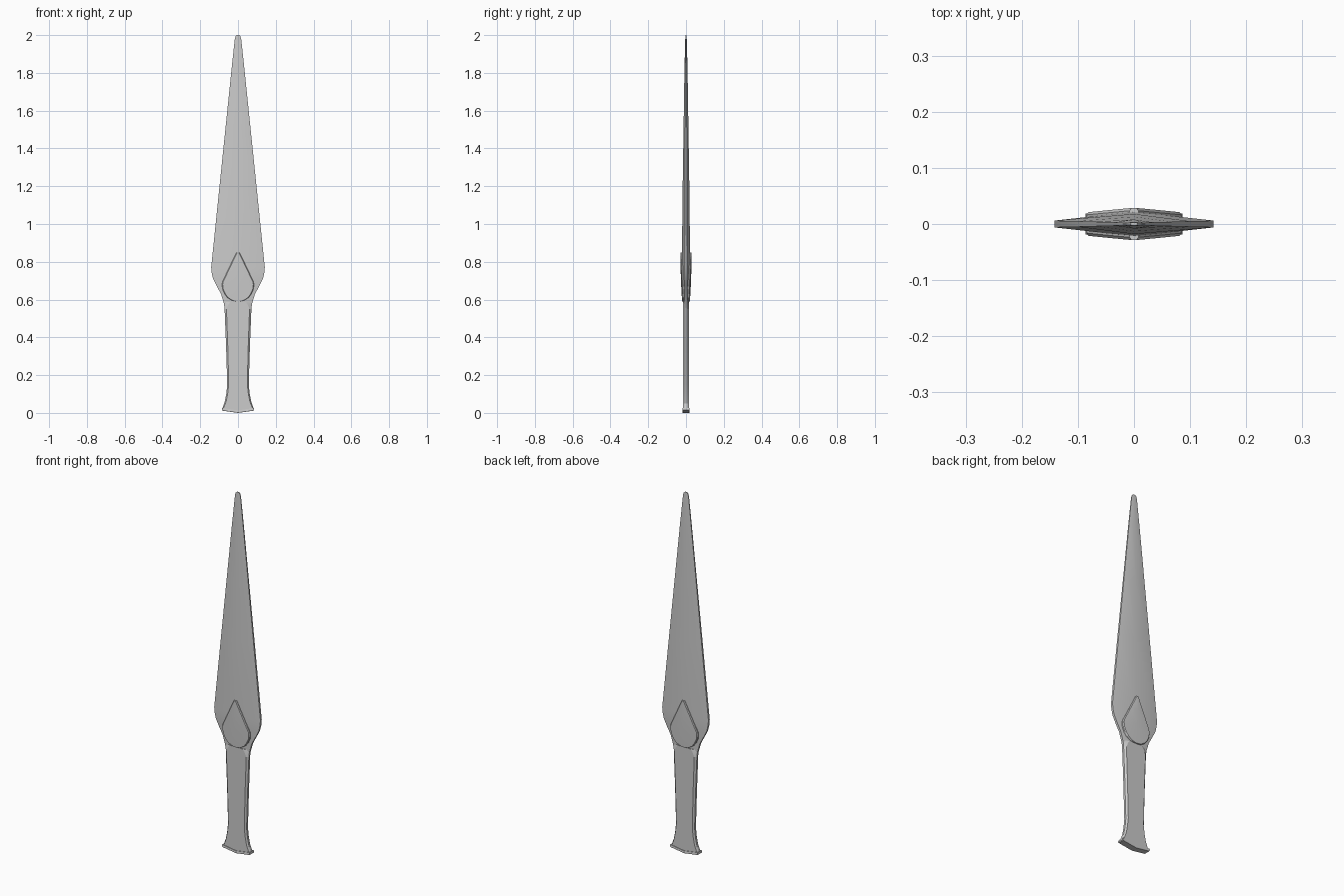
import bpy, bmesh, math

if "Cube" in bpy.data.objects:
    bpy.data.objects.remove(bpy.data.objects["Cube"])


def loft(name, rows, angle=25):
    """Each row: (z, front quarter points from outer edge to centre, centre drop).
    Quarter points are mirrored in x and y to make a closed ring."""
    bm = bmesh.new()
    rings = []
    for z, quarter, drop in rows:
        w = quarter[0][0]
        right = [(x, -y) for x, y in quarter]
        front = right + [(-x, y) for x, y in reversed(right[:-1])]
        ring = front + [(x, -y) for x, y in reversed(front)]
        rings.append([bm.verts.new((x, y, z - drop * (1 - abs(x) / w))) for x, y in ring])
    n = len(rings[0])
    for a, b in zip(rings, rings[1:]):
        for i in range(n):
            j = (i + 1) % n
            bm.faces.new((a[i], a[j], b[j], b[i]))
    # caps as strips across the thickness
    for ring in (rings[0], rings[-1]):
        for i in range(n // 2 - 1):
            bm.faces.new((ring[i], ring[i + 1], ring[n - 2 - i], ring[n - 1 - i]))
    bmesh.ops.recalc_face_normals(bm, faces=bm.faces)
    mesh = bpy.data.meshes.new(name)
    bm.to_mesh(mesh)
    bm.free()
    ob = bpy.data.objects.new(name, mesh)
    bpy.context.collection.objects.link(ob)
    bpy.ops.object.select_all(action='DESELECT')
    ob.select_set(True)
    bpy.context.view_layer.objects.active = ob
    bpy.ops.object.shade_smooth_by_angle(angle=math.radians(angle))
    return ob


# blade: z, half width, edge half thickness, ridge half thickness
blade = [(0.53, .067, .006, .014), (0.58, .075, .006, .015), (0.63, .09, .006, .017),
         (0.67, .112, .006, .019), (0.71, .132, .006, .021), (0.74, .139, .006, .022),
         (0.77, .142, .006, .022), (1.18, .100, .005, .018), (1.5, .067, .004, .013),
         (1.83, .033, .003, .008), (1.98, .017, .002, .004), (1.993, .013, .002, .003),
         (2.0, .006, .002, .003)]
loft("blade", [(z, [(w, e), (0, m)], 0) for z, w, e, m in blade])

# teardrop ornament on both faces, with a narrow bevelled rim
drop = [(0.59, .008), (0.595, .028), (0.61, .052), (0.63, .067), (0.655, .078),
        (0.68, .081), (0.695, .078), (0.775, .040), (0.85, .004)]
rows = []
for z, w in drop:
    mid = .021 + .008 * min(1, (z - .59) / .15)
    slope = (mid - .021) / .085
    rows.append((z, [(w + .004, mid - slope * w - .005), (w, mid - slope * w), (0, mid)], 0))
loft("teardrop_ornament", rows, 15)

# grip: z, outer half width, flat panel half width, centre drop
grip = [(0.022, .083, .078, .014), (0.06, .070, .063, .008), (0.10, .062, .055, 0),
        (0.15, .057, .049, 0), (0.35, .063, .054, 0), (0.55, .071, .061, 0),
        (0.575, .071, .050, 0), (0.588, .066, .040, 0)]
loft("grip", [(z, [(o, .006), (p, .015), (0, .015)], d) for z, o, p, d in grip], 15)

# pommel plate with a shallow V underside
loft("pommel_plate", [(0.012, [(.083, .017), (0, .017)], .012),
                      (0.016, [(.086, .019), (0, .019)], .012),
                      (0.026, [(.084, .018), (0, .018)], .013)])
